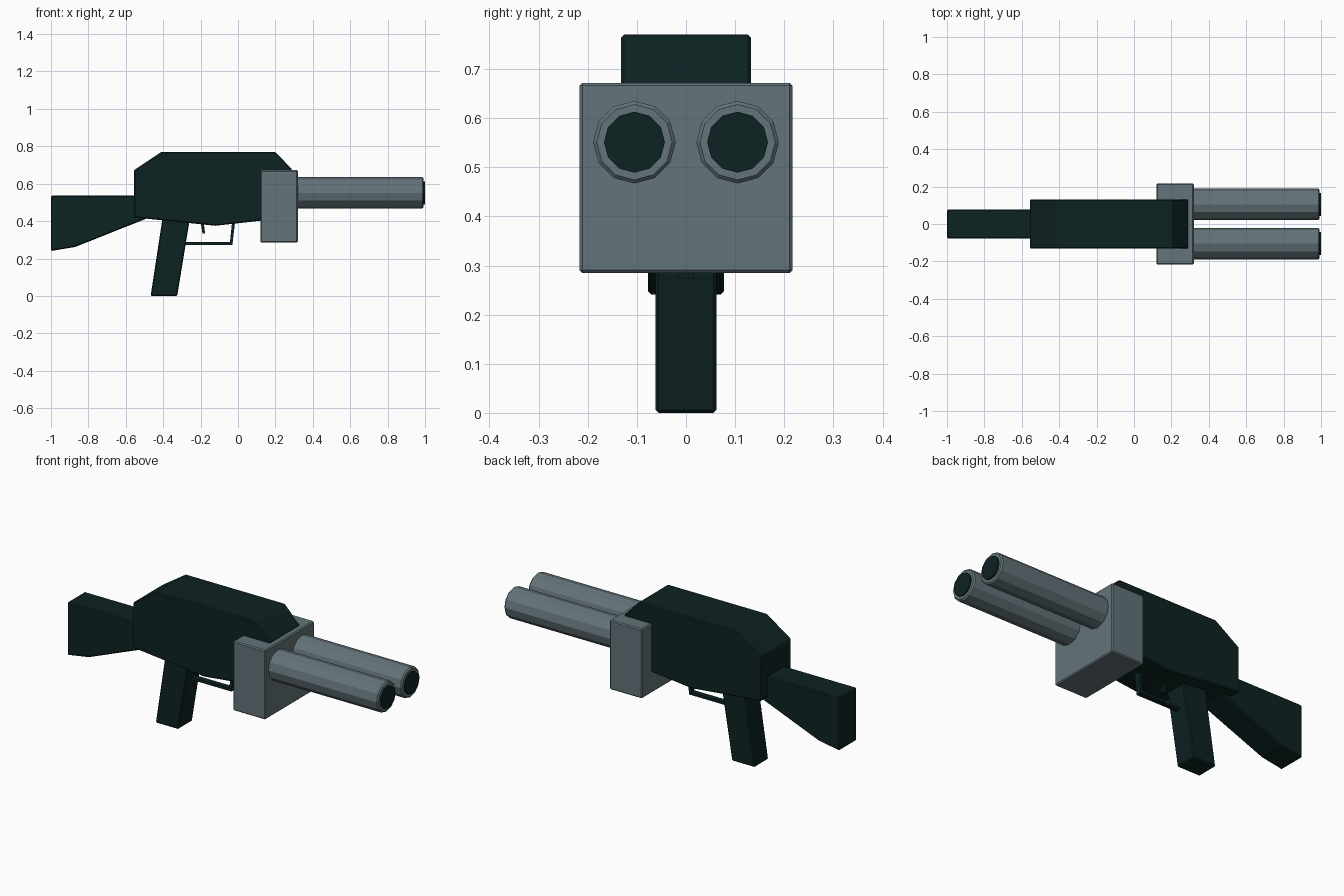
import bpy
import bmesh
import math
from mathutils import Matrix

if "Cube" in bpy.data.objects:
    bpy.data.objects.remove(bpy.data.objects["Cube"])


def material(name, colour):
    m = bpy.data.materials.new(name)
    m.diffuse_color = (*colour, 1)
    m.use_nodes = True
    m.node_tree.nodes["Principled BSDF"].inputs["Base Color"].default_value = m.diffuse_color
    return m


DARK = material("dark green black", (0.004, 0.016, 0.016))
GREY = material("steel grey", (0.125, 0.172, 0.192))


def finish(name, bm, mat, bevel):
    bmesh.ops.recalc_face_normals(bm, faces=bm.faces)
    mesh = bpy.data.meshes.new(name)
    bm.to_mesh(mesh)
    bm.free()
    mesh.materials.append(mat)
    ob = bpy.data.objects.new(name, mesh)
    bpy.context.collection.objects.link(ob)
    if bevel:
        mod = ob.modifiers.new("edge", 'BEVEL')
        mod.width = bevel
        mod.segments = 1
        mod.limit_method = 'ANGLE'
        mod.angle_limit = math.radians(40)
    return ob


def slab(name, profile, half, mat, bevel=0.006):
    """Side profile in x, z extruded across y."""
    bm = bmesh.new()
    face = bm.faces.new([bm.verts.new((x, -half, z)) for x, z in profile])
    out = bmesh.ops.extrude_face_region(bm, geom=[face])
    verts = [v for v in out["geom"] if isinstance(v, bmesh.types.BMVert)]
    bmesh.ops.translate(bm, verts=verts, vec=(0, 2 * half, 0))
    return finish(name, bm, mat, bevel)


def tube(name, x0, x1, y, z, radius, mat, bevel):
    """Twelve-sided cylinder along x."""
    bm = bmesh.new()
    mtx = Matrix.Translation(((x0 + x1) / 2, y, z)) @ Matrix.Rotation(math.pi / 2, 4, 'Y')
    bmesh.ops.create_cone(bm, cap_ends=True, segments=12, radius1=radius,
                          radius2=radius, depth=x1 - x0, matrix=mtx)
    return finish(name, bm, mat, bevel)


# Main body and stock
slab("body", [(-0.557, 0.42), (-0.557, 0.672), (-0.41, 0.77), (0.2, 0.77),
              (0.29, 0.675), (0.29, 0.42), (0.12, 0.402), (-0.12, 0.375)], 0.132, DARK)
slab("stock", [(-1, 0.24), (-1, 0.537), (-0.52, 0.537), (-0.46, 0.425),
               (-0.87, 0.262)], 0.077, DARK)

# Handle, trigger and guard
slab("grip", [(-0.467, 0), (-0.4, 0.44), (-0.253, 0.44), (-0.325, 0)], 0.062, DARK)
slab("trigger", [(-0.2, 0.4), (-0.19, 0.335), (-0.176, 0.335), (-0.184, 0.4)],
     0.01, DARK, 0)
slab("trigger_guard", [(-0.3, 0.273), (-0.3, 0.288), (-0.043, 0.288), (-0.03, 0.41),
                       (-0.014, 0.41), (-0.03, 0.273)], 0.015, DARK, 0)

# Front block
slab("front_block", [(0.12, 0.285), (0.12, 0.672), (0.32, 0.672), (0.32, 0.285)],
     0.217, GREY)

# Twin barrels with dark muzzle discs
for side, y in (("left", 0.105), ("right", -0.105)):
    tube("barrel_" + side, 0.28, 0.993, y, 0.551, 0.084, GREY, 0.007)
    tube("muzzle_" + side, 0.96, 1.0, y, 0.551, 0.062, DARK, 0)
